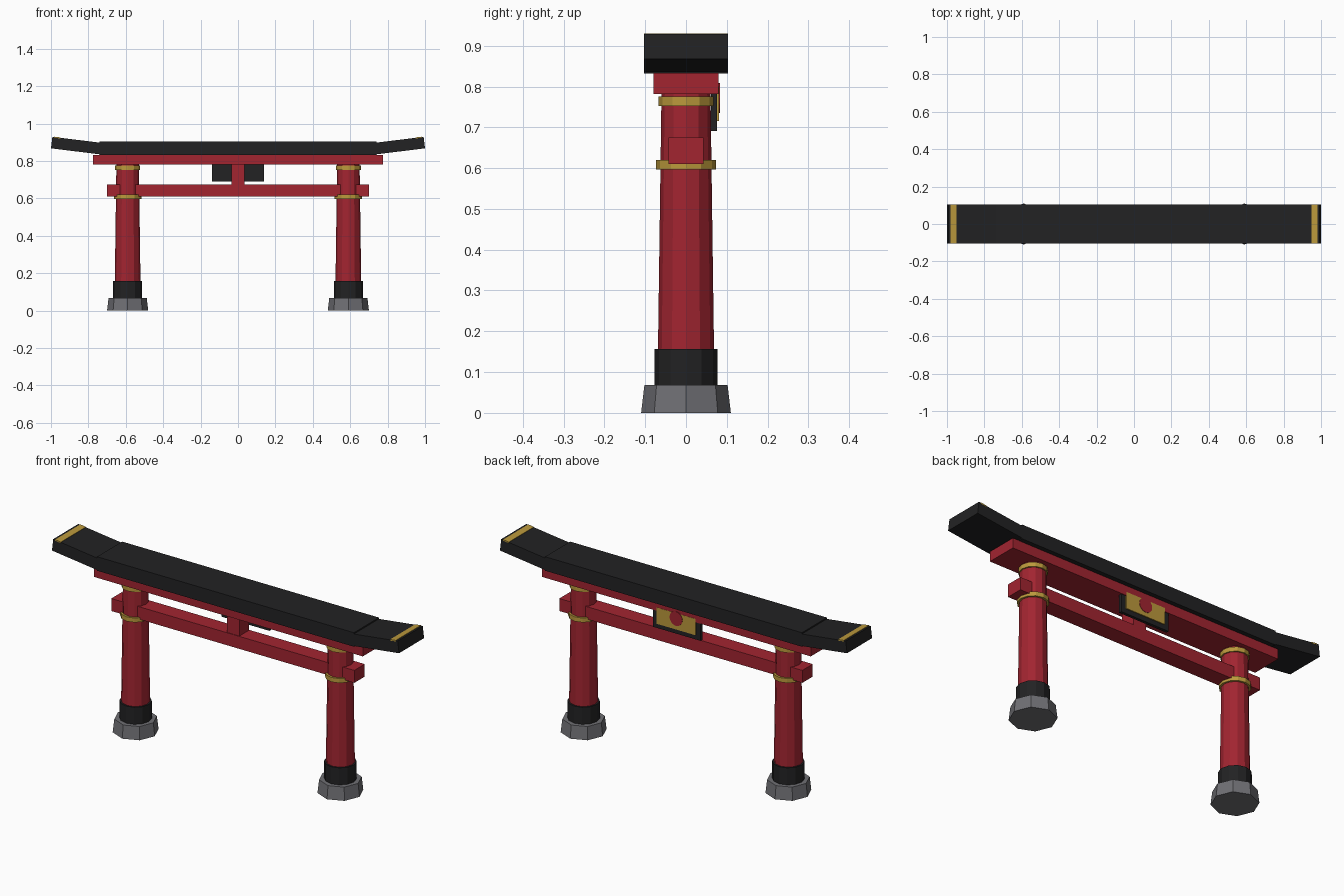
import bpy, bmesh, math
from mathutils import Matrix, Vector

cube = bpy.data.objects.get("Cube")
if cube:
    bpy.data.objects.remove(cube, do_unlink=True)


def material(name, rgb):
    m = bpy.data.materials.new(name)
    m.use_nodes = True
    m.diffuse_color = (*rgb, 1)
    m.node_tree.nodes["Principled BSDF"].inputs["Base Color"].default_value = (*rgb, 1)
    return m


RED = material("red lacquer", (0.36, 0.018, 0.03))
BLACK = material("black", (0.016, 0.016, 0.017))
GOLD = material("gold", (0.5, 0.32, 0.045))
STONE = material("grey stone", (0.16, 0.16, 0.175))


def finish(name, bm, mat):
    mesh = bpy.data.meshes.new(name)
    bm.to_mesh(mesh)
    bm.free()
    mesh.materials.append(mat)
    obj = bpy.data.objects.new(name, mesh)
    bpy.context.collection.objects.link(obj)
    return obj


def box(name, mat, x, y, z, tilt=None):
    """Box from (min, max) ranges; tilt is a matrix applied afterwards."""
    bm = bmesh.new()
    size = [r[1] - r[0] for r in (x, y, z)]
    mid = Vector([(r[0] + r[1]) / 2 for r in (x, y, z)])
    bmesh.ops.create_cube(bm, size=1, matrix=Matrix.Translation(mid) @ Matrix.Diagonal((*size, 1)))
    if tilt:
        bm.transform(tilt)
    return finish(name, bm, mat)


def drum(name, mat, x, z0, z1, r0, r1, sides):
    """Upright tapered prism."""
    bm = bmesh.new()
    bmesh.ops.create_cone(bm, cap_ends=True, segments=sides, radius1=r0, radius2=r1,
                          depth=z1 - z0, matrix=Matrix.Translation((x, 0, (z0 + z1) / 2)))
    return finish(name, bm, mat)


# Columns and upturned roof ends, once per side
for side, s in (("left", 1), ("right", -1)):
    x = 0.59 * s
    drum(side + "_plinth", STONE, x, 0, 0.068, 0.11, 0.102, 8)
    drum(side + "_collar", BLACK, x, 0.068, 0.157, 0.077, 0.077, 12)
    drum(side + "_column", RED, x, 0.06, 0.79, 0.07, 0.06, 12)
    drum(side + "_lower_ring", GOLD, x, 0.597, 0.62, 0.073, 0.073, 12)
    drum(side + "_upper_ring", GOLD, x, 0.752, 0.775, 0.067, 0.067, 12)
    # Tilted about the lower inner edge of each roof end
    tilt = Matrix.Translation((0.735 * s, 0, 0.835)) @ Matrix.Rotation(math.radians(-7 * s), 4, "Y")
    span = lambda a, b: tuple(sorted((a * s, b * s)))
    box(side + "_roof_end", BLACK, span(0, 0.267), (-0.103, 0.103), (0, 0.062), tilt)
    box(side + "_roof_trim", GOLD, span(0.223, 0.256), (-0.1035, 0.1035), (0.058, 0.064), tilt)

# Beams
box("roof", BLACK, (-0.74, 0.74), (-0.103, 0.103), (0.832, 0.905))
box("upper_beam", RED, (-0.775, 0.775), (-0.08, 0.08), (0.782, 0.833))
box("lower_beam", RED, (-0.7, 0.7), (-0.043, 0.043), (0.61, 0.675))
box("centre_strut", RED, (-0.036, 0.036), (-0.04, 0.04), (0.67, 0.79))

# Plaque on the back, with a round emblem
box("plaque_frame", BLACK, (-0.138, 0.138), (0.061, 0.076), (0.691, 0.82))
box("plaque_panel", GOLD, (-0.112, 0.112), (0.074, 0.081), (0.715, 0.8))
bm = bmesh.new()
bmesh.ops.create_cone(bm, cap_ends=True, segments=16, radius1=0.037, radius2=0.037, depth=0.008,
                      matrix=Matrix.Translation((0, 0.079, 0.772)) @ Matrix.Rotation(math.pi / 2, 4, "X"))
finish("plaque_emblem", bm, RED)
